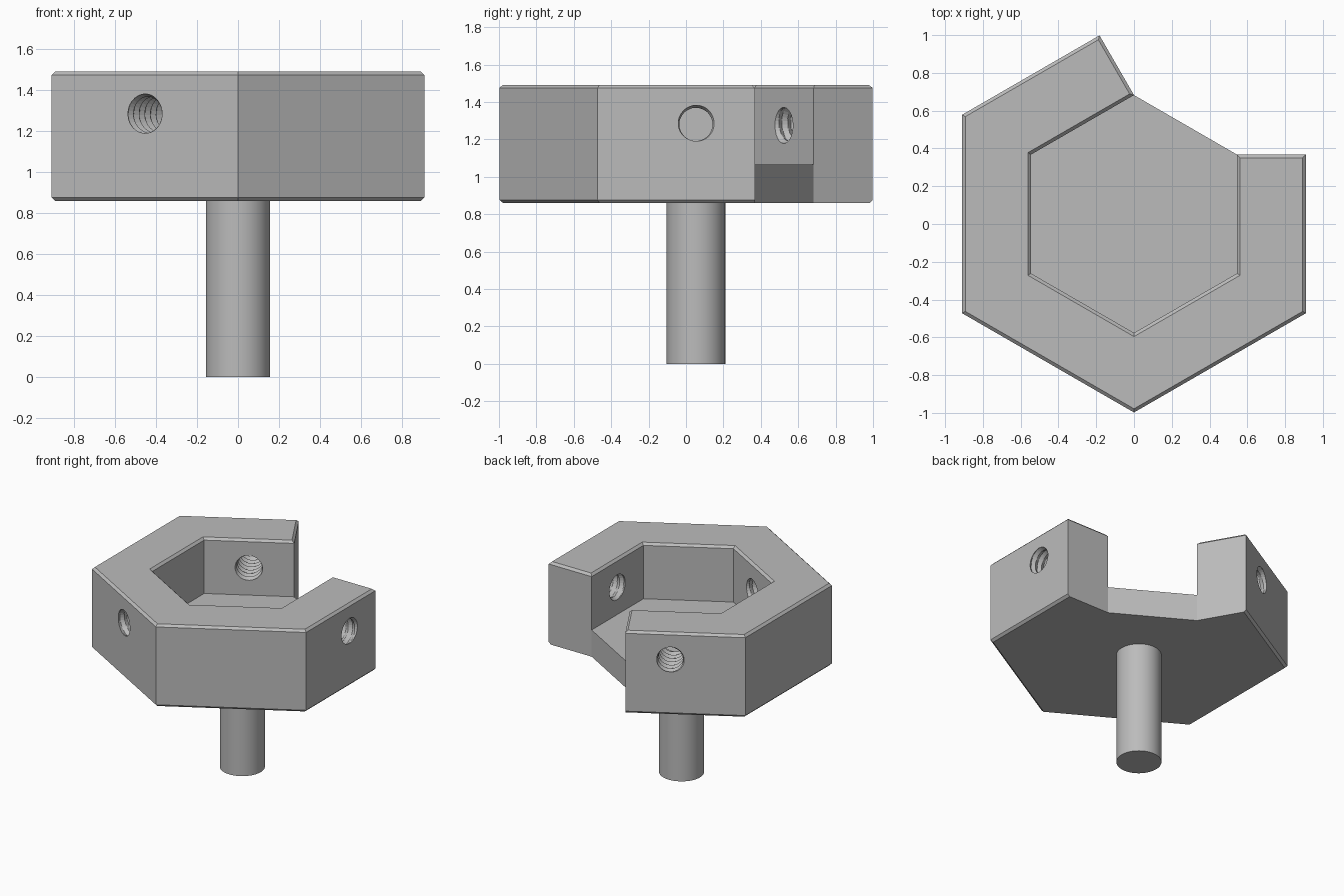
import bpy, bmesh
from math import cos, sin, radians, tau, pi
from mathutils import Matrix, Vector

if "Cube" in bpy.data.objects:
    bpy.data.objects.remove(bpy.data.objects["Cube"], do_unlink=True)

CENTRE_Y = 0.053
Z_BOTTOM, Z_FLOOR, Z_TOP = 0.86, 1.065, 1.492
OUTER, INNER = 0.91, 0.545            # hexagon apothems
CHAMFER = 0.017

steel = bpy.data.materials.new("grey_steel")
steel.use_nodes = True
steel.diffuse_color = (0.5, 0.5, 0.5, 1)
steel.node_tree.nodes["Principled BSDF"].inputs["Base Color"].default_value = (0.5, 0.5, 0.5, 1)


def make_object(name, bm):
    bmesh.ops.recalc_face_normals(bm, faces=bm.faces[:])
    mesh = bpy.data.meshes.new(name)
    bm.to_mesh(mesh)
    bm.free()
    mesh.materials.append(steel)
    obj = bpy.data.objects.new(name, mesh)
    bpy.context.collection.objects.link(obj)
    return obj


def activate(obj):
    bpy.ops.object.select_all(action="DESELECT")
    obj.select_set(True)
    bpy.context.view_layer.objects.active = obj


def polar(apothem, degrees):
    r = apothem / cos(pi / 6)
    a = radians(degrees)
    return Vector((r * cos(a), r * sin(a) + CENTRE_Y, 0))


# Open hexagonal head: five walls around a hexagonal floor
corners = [30 - 60 * i for i in range(6)]
inner = [polar(INNER, a) for a in corners]
outer = [polar(OUTER, a) for a in corners]
wall = OUTER - INNER
outer[0] = inner[0] + Vector((wall, 0, 0))
outer[5] = inner[5] + wall * Vector((cos(radians(120)), sin(radians(120)), 0))

bm = bmesh.new()


def ring(points, z):
    return [bm.verts.new((p.x, p.y, z)) for p in points]


out_low, out_top = ring(outer, Z_BOTTOM), ring(outer, Z_TOP)
in_floor, in_top = ring(inner, Z_FLOOR), ring(inner, Z_TOP)
tip_low = ring([inner[0], inner[5]], Z_BOTTOM)

bm.faces.new(out_low + tip_low[::-1])
bm.faces.new(in_floor)
top = bm.faces.new(out_top + in_top[::-1])
bm.faces.new((tip_low[0], tip_low[1], in_floor[5], in_floor[0]))
for tip, k in zip(tip_low, (0, 5)):
    bm.faces.new((out_low[k], out_top[k], in_top[k], in_floor[k], tip))
chamfered = list(top.edges)
for i in range(5):
    bm.faces.new((out_low[i], out_low[i + 1], out_top[i + 1], out_top[i]))
    bm.faces.new((in_floor[i], in_floor[i + 1], in_top[i + 1], in_top[i]))
    chamfered.append(bm.edges.get((out_low[i], out_low[i + 1])))
bmesh.ops.recalc_face_normals(bm, faces=bm.faces[:])
bmesh.ops.bevel(bm, geom=chamfered, offset=CHAMFER, offset_type="OFFSET",
                segments=1, profile=0.5, affect="EDGES")
head = make_object("hexagonal_head", bm)

# Threaded screw holes through every other wall
SIDES, STEPS, PITCH = 32, 12, 0.055
MINOR, DEPTH = 0.088, 0.016
bm = bmesh.new()
for angle in (0, 120, 240):
    place = (Matrix.Translation((0, CENTRE_Y, 1.28))
             @ Matrix.Rotation(radians(angle), 4, "Z"))
    rows = []
    for j in range(STEPS * 9 + 1):
        row = []
        for i in range(SIDES):
            phase = (j / STEPS + i / SIDES) % 1
            r = MINOR + DEPTH * abs(2 * phase - 1)
            a = tau * i / SIDES
            along = 0.481 + PITCH * j / STEPS
            row.append(bm.verts.new(place @ Vector((along, r * cos(a), r * sin(a)))))
        rows.append(row)
    for low, high in zip(rows, rows[1:]):
        for i in range(SIDES):
            k = (i + 1) % SIDES
            bm.faces.new((low[i], low[k], high[i]))
            bm.faces.new((low[k], high[k], high[i]))
    bm.faces.new(rows[0])
    bm.faces.new(rows[-1])
cutter = make_object("screw_hole_cutter", bm)
cutter.hide_render = True

activate(head)
cut = head.modifiers.new("screw_holes", "BOOLEAN")
cut.operation = "DIFFERENCE"
cut.solver = "EXACT"
cut.object = cutter
bpy.ops.object.modifier_apply(modifier=cut.name)
bpy.data.objects.remove(cutter, do_unlink=True)

# Round shaft under the head
bm = bmesh.new()
length = Z_BOTTOM + 0.05
bmesh.ops.create_cone(bm, cap_ends=True, segments=64, radius1=0.157, radius2=0.157,
                      depth=length, matrix=Matrix.Translation((0, CENTRE_Y, length / 2)))
shaft = make_object("shaft", bm)
activate(shaft)
bpy.ops.object.shade_smooth_by_angle(angle=radians(30))
